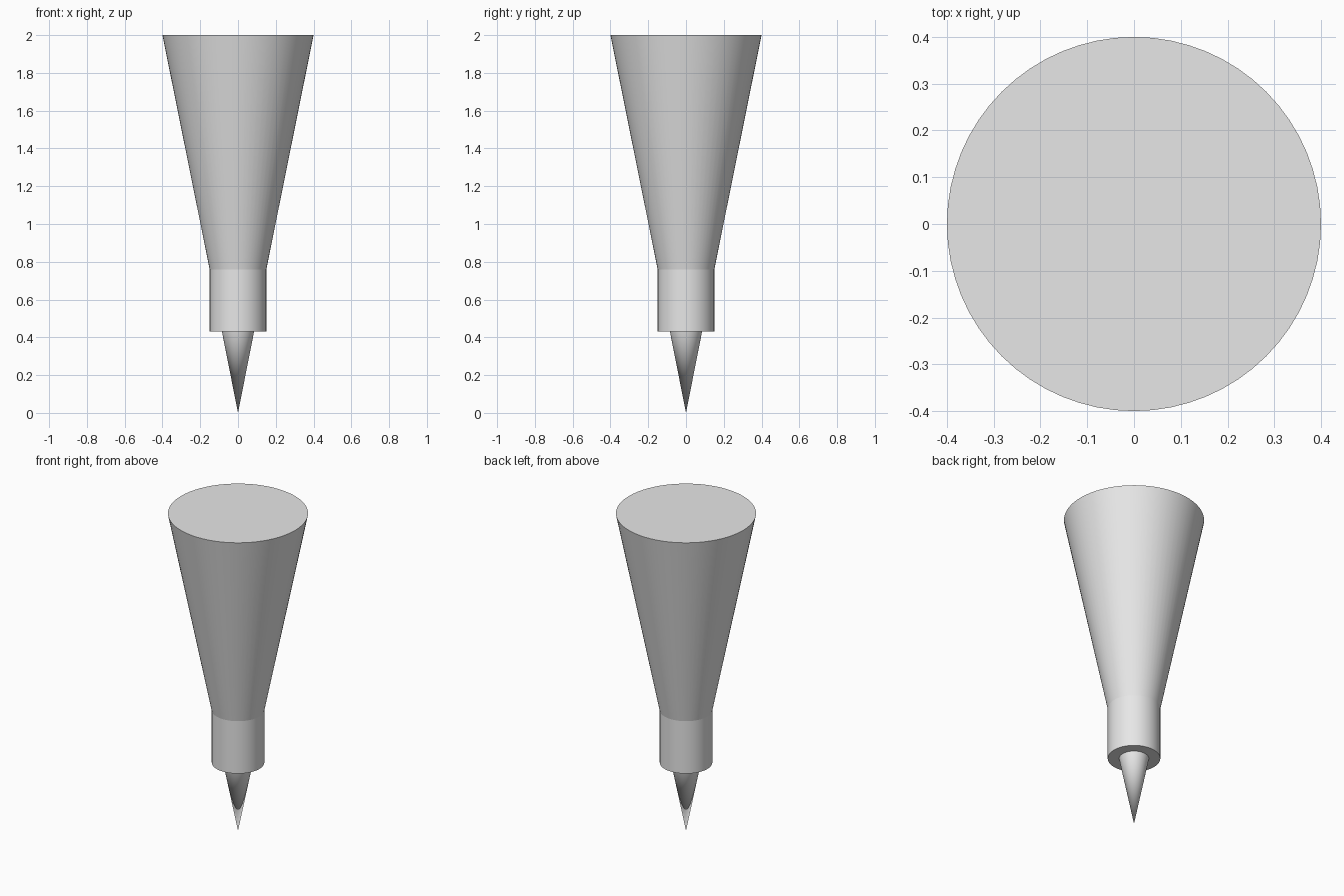
import bpy
import math

cube = bpy.data.objects.get("Cube")
if cube:
    bpy.data.objects.remove(cube, do_unlink=True)

# Single plain grey
grey = bpy.data.materials.new("light_grey")
grey.use_nodes = True
colour = (0.8, 0.8, 0.8, 1)
grey.diffuse_color = colour
grey.node_tree.nodes["Principled BSDF"].inputs["Base Color"].default_value = colour


def tapered_part(name, z_low, z_high, r_low, r_high):
    """Closed round section between two heights."""
    bpy.ops.mesh.primitive_cone_add(
        vertices=64, radius1=r_low, radius2=r_high, depth=z_high - z_low,
        location=(0, 0, (z_low + z_high) / 2))
    part = bpy.context.object
    part.name = name
    part.data.materials.append(grey)
    bpy.ops.object.shade_smooth_by_angle(angle=math.radians(30))
    return part


# Pointed tip, straight collar and flared body
tapered_part("tip", 0, 0.43, 0, 0.085)
tapered_part("collar", 0.43, 0.76, 0.15, 0.15)
tapered_part("body", 0.76, 2, 0.15, 0.4)
